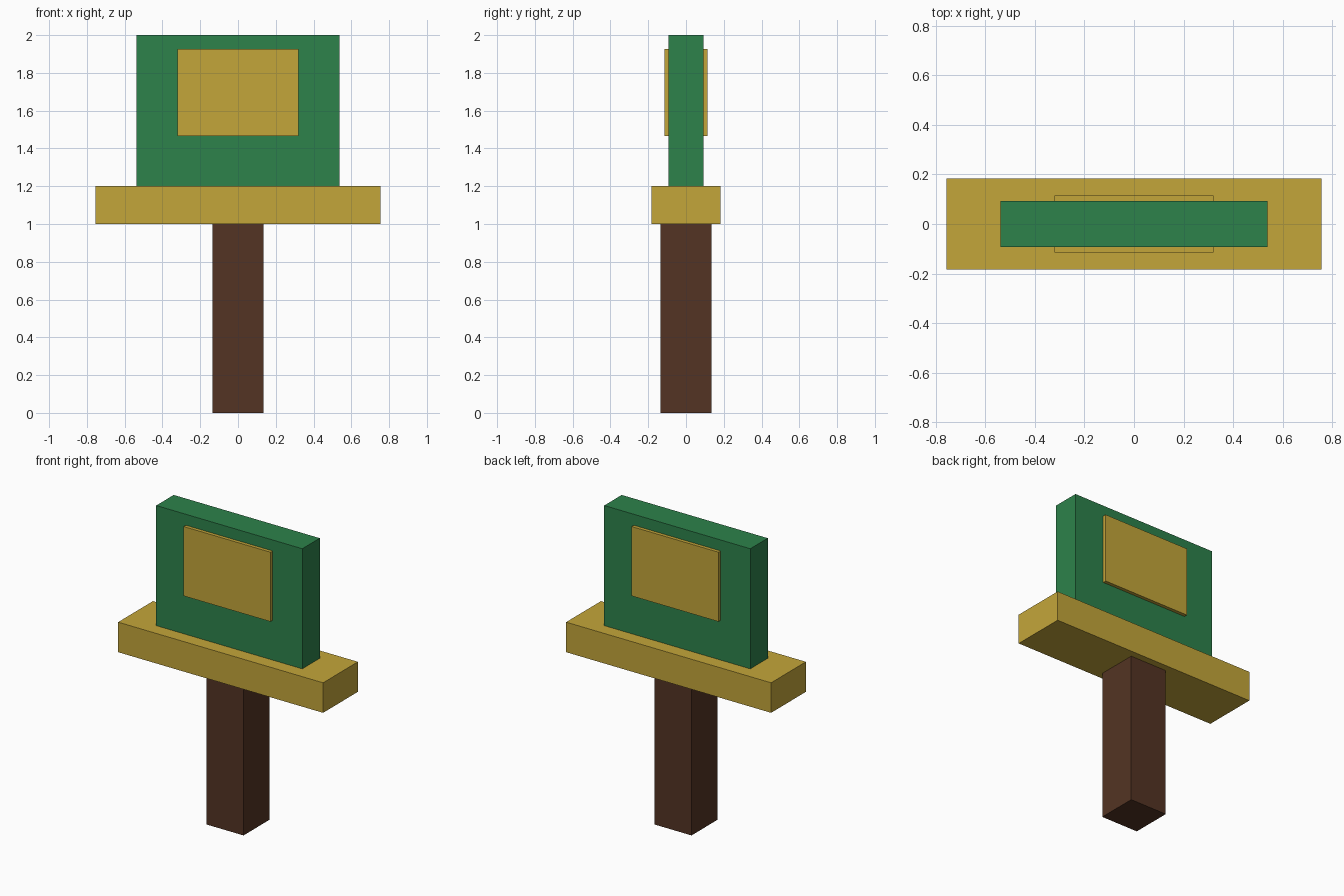
import bpy

# Remove the default cube
cube = bpy.data.objects.get("Cube")
if cube:
    bpy.data.objects.remove(cube, do_unlink=True)


def make_material(name, rgb):
    mat = bpy.data.materials.new(name)
    mat.use_nodes = True
    colour = (*rgb, 1.0)
    mat.diffuse_color = colour
    bsdf = next(n for n in mat.node_tree.nodes if n.type == "BSDF_PRINCIPLED")
    bsdf.inputs["Base Color"].default_value = colour
    return mat


def box(name, mat, half_x, y_range, z_range):
    """Box centred on x = 0, spanning the given y and z ranges."""
    (y0, y1), (z0, z1) = y_range, z_range
    bpy.ops.mesh.primitive_cube_add(size=1, location=(0, (y0 + y1) / 2, (z0 + z1) / 2))
    obj = bpy.context.object
    obj.name = obj.data.name = name
    obj.scale = (2 * half_x, y1 - y0, z1 - z0)
    bpy.ops.object.transform_apply(location=False, rotation=False, scale=True)
    obj.data.materials.append(mat)
    return obj


gold = make_material("gold", (0.552, 0.381, 0.042))
green = make_material("green", (0.026, 0.223, 0.070))
brown = make_material("dark brown", (0.087, 0.034, 0.017))

# Post, crossbar and upright board
box("post", brown, 0.136, (-0.136, 0.136), (0, 1.0))
box("crossbar", gold, 0.755, (-0.183, 0.183), (1.0, 1.2))
box("board", green, 0.538, (-0.092, 0.092), (1.2, 2.0))

# Raised panels on both faces of the board
panel_z = (1.465, 1.927)
box("front_panel", gold, 0.32, (-0.115, -0.092), panel_z)
box("back_panel", gold, 0.32, (0.092, 0.115), panel_z)
